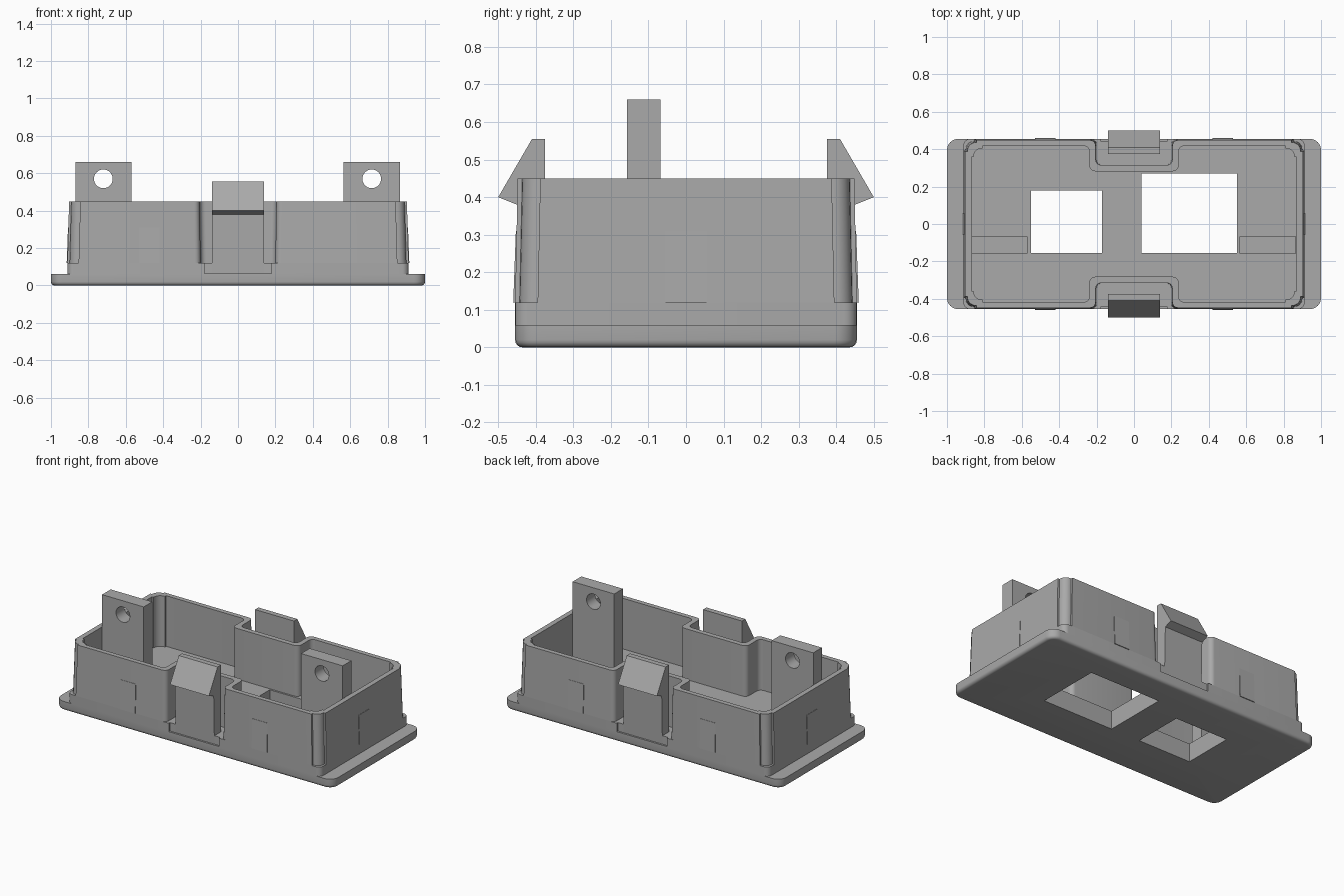
import bpy, bmesh
from math import sin, cos, pi, radians
from mathutils import Vector, Matrix

if "Cube" in bpy.data.objects:
    bpy.data.objects.remove(bpy.data.objects["Cube"])

grey = bpy.data.materials.new("grey plastic")
grey.use_nodes = True
grey.diffuse_color = (0.4, 0.4, 0.4, 1)
grey.node_tree.nodes["Principled BSDF"].inputs["Base Color"].default_value = (0.4, 0.4, 0.4, 1)


def make(name, bm):
    bmesh.ops.recalc_face_normals(bm, faces=bm.faces)
    me = bpy.data.meshes.new(name)
    bm.to_mesh(me)
    bm.free()
    me.materials.append(grey)
    ob = bpy.data.objects.new(name, me)
    bpy.context.collection.objects.link(ob)
    return ob


def loft(name, rings, hollow=False):
    """Skin equal-length rings of 3D points; hollow closes the last ring to the first."""
    bm = bmesh.new()
    vs = [[bm.verts.new(p) for p in ring] for ring in rings]
    pairs = list(zip(vs, vs[1:]))
    if hollow:
        pairs.append((vs[-1], vs[0]))
    else:
        bm.faces.new(vs[0])
        bm.faces.new(vs[-1])
    n = len(vs[0])
    for a, b in pairs:
        for i in range(n):
            j = (i + 1) % n
            bm.faces.new((a[i], a[j], b[j], b[i]))
    return make(name, bm)


def box(name, x0, x1, y0, y1, z0, z1):
    ring = [(x0, y0), (x1, y0), (x1, y1), (x0, y1)]
    return loft(name, [[(x, y, z) for x, y in ring] for z in (z0, z1)])


def cut(ob, cutter):
    cutter.hide_render = True
    mod = ob.modifiers.new("cut", "BOOLEAN")
    mod.operation, mod.solver, mod.object = "DIFFERENCE", "EXACT", cutter
    bpy.context.view_layer.objects.active = ob
    bpy.ops.object.modifier_apply(modifier=mod.name)
    bpy.data.objects.remove(cutter)


def fillet(points, steps=6):
    """Round the right-angled corners of (x, y, radius) points."""
    out = []
    for i, (x, y, r) in enumerate(points):
        p = Vector((x, y))
        if r == 0:
            out.append(p)
            continue
        a = (Vector(points[i - 1][:2]) - p).normalized() * r
        b = (Vector(points[(i + 1) % len(points)][:2]) - p).normalized() * r
        for k in range(steps + 1):
            t = pi / 2 * k / steps
            out.append(p + a + b - b * cos(t) - a * sin(t))
    return out


def at(points, z):
    return [(p.x, p.y, z) for p in points]


def rounded_rect(x, y, r):
    return fillet([(x, y, r), (x, -y, r), (-x, -y, r), (-x, y, r)])


def wall_outline(x, y, rx, ry):
    """Box outline with stepped round corners and a recess in both long sides."""
    s, d = 0.06, 0.012
    q = [(rx, ry, 0.03), (rx, y, 0.03), (x - s, y, 0), (x - s, y - d, 0),
         (x - d, y - d, 0.045), (x - d, y - s, 0), (x, y - s, 0)]
    half = q + [(a, -b, r) for a, b, r in reversed(q)]
    return fillet(half + [(-a, b, r) for a, b, r in reversed(half)])


# Face plate with softened lower edge, and the raised floor on it
bevel = 0.02
rings = []
for k in range(5):
    t = pi / 2 * k / 4
    inset = bevel * (1 - sin(t))
    rings.append(at(rounded_rect(1 - inset, 0.455 - inset, 0.06 - inset), bevel * (1 - cos(t))))
rings.append(at(rounded_rect(1, 0.455, 0.06), 0.06))
face_plate = loft("face_plate", rings)
floor = loft("floor_step", [at(rounded_rect(0.912, 0.455, 0.035), z) for z in (0.06, 0.12)])

# Two rectangular windows through plate and floor
for x0, x1, y0, y1 in ((-0.55, -0.17, -0.155, 0.18), (0.04, 0.55, -0.155, 0.27)):
    for part in (face_plate, floor):
        cut(part, box("window_cutter", x0, x1, y0, y1, -0.1, 0.3))

# Shallow notches below the clips
for s in (-1, 1):
    y0, y1 = sorted((s * 0.443, s * 0.5))
    cut(floor, box("notch_cutter", -0.18, 0.18, y0, y1, 0.065, 0.2))

# Thin perimeter wall with a slight draft
wall = loft("perimeter_wall", [
    at(wall_outline(0.912, 0.455, 0.20, 0.315), 0.12),
    at(wall_outline(0.903, 0.448, 0.205, 0.315), 0.45),
    at(wall_outline(0.870, 0.417, 0.238, 0.282), 0.45),
    at(wall_outline(0.870, 0.417, 0.238, 0.282), 0.12)], hollow=True)

parts = [face_plate, floor, wall]

# Snap clips, front and back
hook = [(0.443, 0.07), (0.45, 0.38), (0.5, 0.40), (0.41, 0.555), (0.375, 0.555), (0.375, 0.07)]
for name, s in (("front_clip", -1), ("back_clip", 1)):
    parts.append(loft(name, [[(x, s * y, z) for y, z in hook] for x in (-0.14, 0.14)]))

# Mounting tabs with a round hole
for name, x in (("right_tab", -0.72), ("left_tab", 0.715)):
    tab = box(name, x - 0.15, x + 0.15, -0.157, -0.068, 0.11, 0.66)
    bm = bmesh.new()
    bmesh.ops.create_cone(bm, cap_ends=True, segments=32, radius1=0.05, radius2=0.05, depth=0.4,
                          matrix=Matrix.Translation((x, -0.11, 0.57)) @ Matrix.Rotation(pi / 2, 4, "X"))
    cut(tab, make("tab_hole_cutter", bm))
    parts.append(tab)

# Low grip wedges on the outer walls
wedge = [(-0.02, 0.12), (0.005, 0.12), (-0.002, 0.31), (-0.02, 0.31)]
for s in (-1, 1):
    for c in (-0.475, 0.475):
        parts.append(loft("long_side_wedge", [[(c + w, s * (0.455 + o), z) for o, z in wedge]
                                              for w in (-0.055, 0.055)]))
    parts.append(loft("end_wedge", [[(s * (0.911 + o), w, z) for o, z in wedge]
                                    for w in (-0.055, 0.055)]))

# Smooth the rounded corners, keep edges sharp
bpy.ops.object.select_all(action="DESELECT")
for ob in parts:
    ob.select_set(True)
bpy.context.view_layer.objects.active = face_plate
bpy.ops.object.shade_smooth_by_angle(angle=radians(30))
